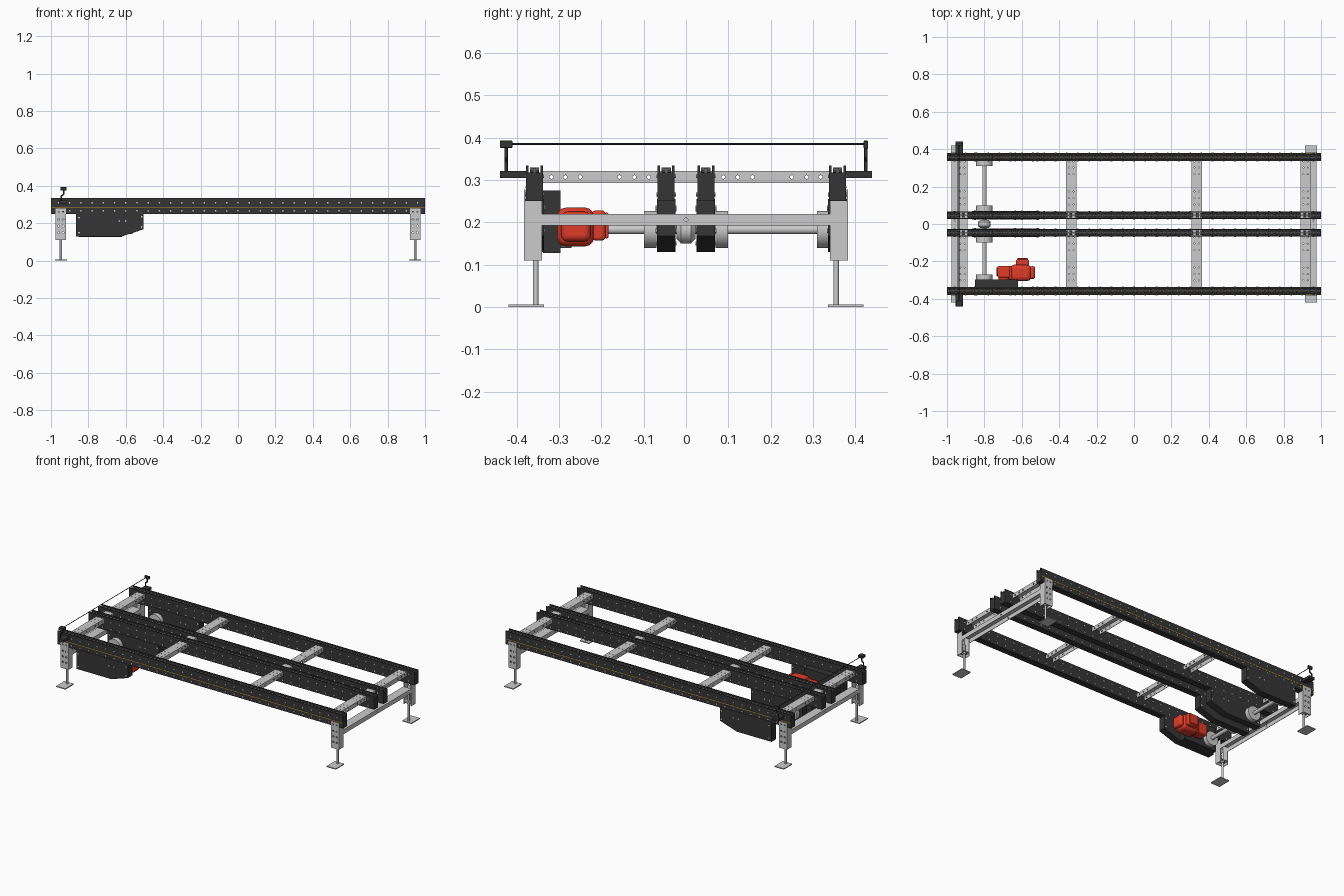
import bpy, bmesh, math
from mathutils import Matrix, Vector

if "Cube" in bpy.data.objects:
    bpy.data.objects.remove(bpy.data.objects["Cube"])


def material(name, rgb):
    m = bpy.data.materials.new(name)
    m.diffuse_color = (*rgb, 1)
    m.use_nodes = True
    m.node_tree.nodes["Principled BSDF"].inputs["Base Color"].default_value = m.diffuse_color
    return m


DARK = material("charcoal", (0.035, 0.035, 0.035))
RED = material("red", (0.75, 0.045, 0.02))
AMBER = material("amber", (0.6, 0.3, 0.02))
CHAIN = material("chain_grey", (0.14, 0.14, 0.14))


def add_box(bm, x, y, z):
    """Box from three (low, high) ranges."""
    size = Vector((abs(r[1] - r[0]) for r in (x, y, z)))
    mid = Vector(((r[0] + r[1]) / 2 for r in (x, y, z)))
    bmesh.ops.create_cube(bm, size=1, matrix=Matrix.Translation(mid) @ Matrix.Diagonal((*size, 1)))


def add_cyl(bm, a, b, r, n=24, r2=None):
    """Cylinder or cone between two points."""
    a, b = Vector(a), Vector(b)
    rot = (b - a).to_track_quat('Z', 'Y').to_matrix().to_4x4()
    bmesh.ops.create_cone(bm, cap_ends=True, segments=n, radius1=r, radius2=r if r2 is None else r2,
                          depth=(b - a).length, matrix=Matrix.Translation((a + b) / 2) @ rot)


def make(name, bm, mat=None, smooth=False, bevel=0):
    me = bpy.data.meshes.new(name)
    bm.to_mesh(me)
    bm.free()
    ob = bpy.data.objects.new(name, me)
    bpy.context.collection.objects.link(ob)
    if mat:
        me.materials.append(mat)
    bpy.ops.object.select_all(action='DESELECT')
    ob.select_set(True)
    bpy.context.view_layer.objects.active = ob
    if bevel:
        m = ob.modifiers.new("bevel", 'BEVEL')
        m.width, m.segments = bevel, 3
    if smooth:
        bpy.ops.object.shade_smooth_by_angle(angle=math.radians(35))
    return ob


def box(name, x, y, z, mat=None, bevel=0):
    bm = bmesh.new()
    add_box(bm, x, y, z)
    return make(name, bm, mat, bevel > 0, bevel)


def extrude(name, pts, axis, lo, hi, mat=None):
    """Closed profile swept along axis x (points y,z) or y (points x,z)."""
    bm = bmesh.new()
    f = bm.faces.new([bm.verts.new((lo, p, q) if axis == 'x' else (p, lo, q)) for p, q in pts])
    ext = bmesh.ops.extrude_face_region(bm, geom=[f])
    d = (hi - lo, 0, 0) if axis == 'x' else (0, hi - lo, 0)
    bmesh.ops.translate(bm, vec=d, verts=[v for v in ext['geom'] if isinstance(v, bmesh.types.BMVert)])
    bmesh.ops.recalc_face_normals(bm, faces=bm.faces)
    return make(name, bm, mat)


def drill(ob, holes, r):
    """Cut round holes, each given by its two end points."""
    bm = bmesh.new()
    for a, b in holes:
        add_cyl(bm, a, b, r, 12)
    cutter = make("hole_cutter", bm)
    cutter.hide_render = True
    m = ob.modifiers.new("holes", 'BOOLEAN')
    m.operation, m.object, m.solver = 'DIFFERENCE', cutter, 'EXACT'
    bpy.context.view_layer.objects.active = ob
    bpy.ops.object.modifier_apply(modifier=m.name)
    bpy.data.objects.remove(cutter)


# four chain rails: channel, chain, bolts and drive housing
names = {-0.358: "front_outer", -0.047: "front_inner", 0.047: "back_inner", 0.358: "back_outer"}
W, T = 0.02, 0.006
for y, n in names.items():
    prof = [(-W, .25), (W, .25), (W, .334), (W - T, .334), (W - T, .318),
            (T - W, .318), (T - W, .334), (-W, .334)]
    extrude(n + "_rail", [(y + p, q) for p, q in prof], 'x', -1, 1, DARK)
    bm = bmesh.new()
    add_box(bm, (-.997, .997), (y - .004, y + .004), (.318, .328))
    for i in range(80):
        cx = -.9875 + i * .025
        add_cyl(bm, (cx, y - .011, .3235), (cx, y + .011, .3235), .0065, 8)
    make(n + "_chain", bm, CHAIN)
    bm = bmesh.new()
    for i in range(33):
        bx = -.96 + i * .06
        for z in (.309, .266):
            add_cyl(bm, (bx, y - W - .003, z), (bx, y + W + .003, z), .0045, 8)
    make(n + "_rail_bolts", bm)
    house = [(-.865, .255), (-.865, .13), (-.62, .13), (-.505, .168), (-.505, .255)]
    extrude(n + "_drive_housing", house, 'y', y - W - .002, y + W + .002, DARK)
    bm = bmesh.new()
    for bx, z in ((-.85, .15), (-.85, .23), (-.635, .212), (-.6, .212), (-.515, .18), (-.515, .235)):
        add_cyl(bm, (bx, y - W - .005, z), (bx, y + W + .005, z), .005, 8)
    make(n + "_housing_bolts", bm)

# coloured line along the outer faces
for s, n in ((-1, "front"), (1, "back")):
    box(n + "_edge_stripe", (-1, 1), (s * .377, s * .379), (.281, .285), AMBER)

# legs with adjustable feet
for sx, ex in ((-1, "left"), (1, "right")):
    for sy, ey in ((-1, "front"), (1, "back")):
        n = f"{ey}_{ex}"
        lx, ly = sx * .947, sy * .358
        bm = bmesh.new()
        add_box(bm, (lx - .028, lx + .028), (sy * .379, sy * .383), (.11, .278))
        web = make(n + "_leg_plate", bm)
        drill(web, [((lx + dx, sy * .36, z), (lx + dx, sy * .4, z))
                    for dx in (-.012, .012) for z in (.15, .185, .22, .262)], .005)
        for s, side in ((-1, "left"), (1, "right")):
            box(f"{n}_leg_{side}_flange", (lx + s * .028, lx + s * .024),
                (sy * .34, sy * .379), (.11, .25))
        bm = bmesh.new()
        add_box(bm, (lx - .024, lx + .024), (sy * .34, sy * .379), (.125, .13))
        add_cyl(bm, (lx, ly - sy * .003, .004), (lx, ly - sy * .003, .18), .0065, 16)
        add_cyl(bm, (lx, ly - sy * .003, .115), (lx, ly - sy * .003, .125), .012, 6)
        make(n + "_foot_spindle", bm, None, True)
        box(n + "_foot_plate", (lx - .032, lx + .032), (sy * .336, sy * .42), (0, .006))


# cross beams: open-bottom channels with hole rows
def cross_beam(name, cx, half, lo, hi, end, ys):
    t = .003
    prof = [(-half, lo), (-half, hi), (half, hi), (half, lo), (half - t, lo),
            (half - t, hi - t), (t - half, hi - t), (t - half, lo)]
    ob = extrude(name, [(cx + p, q) for p, q in prof], 'y', -end, end)
    mid = (lo + hi) / 2
    drill(ob, [((cx - .06, y, mid), (cx + .06, y, mid)) for y in ys], .0045)
    drill(ob, [((cx + dx, y + .017, mid), (cx + dx, y + .017, hi + .02))
               for y in ys for dx in (-.012, .012)], .003)


ys = [s * v for s in (-1, 1) for v in (.088, .122, .157, .25, .285, .318)]
for i, cx in enumerate((-.917, -.335, .335, .917)):
    cross_beam(f"upper_cross_beam_{i + 1}", cx, .028, .293, .321, .34, ys)
for cx, n in ((-.947, "left"), (.947, "right")):
    cross_beam(n + "_lower_cross_beam", cx, .028, .192, .22, .342, [0])

# drive shafts, bearings and centre coupling
SX, SZ = -.8, .183
bm = bmesh.new()
for s in (-1, 1):
    far = .34 if s > 0 else .30
    add_cyl(bm, (SX, s * .02, SZ), (SX, s * far, SZ), .011)
    for a, b in ((.07, .099), (far - .03, far)):
        add_cyl(bm, (SX, s * a, SZ), (SX, s * b, SZ), .044, 32)
make("drive_shafts_and_hubs", bm, None, True)
bm = bmesh.new()
for s in (-1, 1):
    add_cyl(bm, (SX, 0, SZ), (SX, s * .012, SZ), .033, 32)
    add_cyl(bm, (SX, s * .012, SZ), (SX, s * .022, SZ), .033, 32, .022)
make("shaft_coupling", bm, None, True)

# gear case and red motor
box("gear_case", (-.85, -.62), (-.338, -.296), (.127, .275), DARK)
bm = bmesh.new()
add_cyl(bm, (-.695, -.298, .19), (-.695, -.28, .19), .03)
add_cyl(bm, (-.735, -.255, .19), (-.65, -.255, .19), .022)
make("gearbox_flange", bm, RED, True)
box("gearbox", (-.73, -.662), (-.287, -.225), (.155, .225), RED, .008)
box("motor_body", (-.66, -.55), (-.305, -.217), (.143, .235), RED, .022)
box("motor_fan_cover", (-.56, -.528), (-.295, -.225), (.155, .225), RED, .014)
box("motor_mount_ring", (-.668, -.652), (-.297, -.223), (.152, .228), RED, .01)
box("motor_terminal_box", (-.63, -.562), (-.222, -.19), (.157, .228), RED, .008)
box("terminal_lid", (-.625, -.567), (-.192, -.183), (.162, .223), RED, .004)

# light barrier: brackets, posts, heads and beam
X = -.935
for s, n in ((-1, "front"), (1, "back")):
    box(n + "_sensor_bracket", (X - .02, X + .02), (s * .376, s * .44), (.305, .321), DARK)
    bm = bmesh.new()
    py = s * .425
    for a, b in (((X - .01, .32), (X - .01, .348)), ((X - .01, .345), (X + .003, .355)),
                 ((X + .003, .353), (X + .003, .38))):
        add_cyl(bm, (a[0], py, a[1]), (b[0], py, b[1]), .004, 12)
    make(n + "_sensor_post", bm, DARK, True)
box("front_sensor_head", (X - .014, X + .018), (-.44, -.41), (.376, .393), DARK, .002)
box("back_reflector", (X - .014, X + .018), (.42, .43), (.374, .393), DARK, .002)
bm = bmesh.new()
add_cyl(bm, (X, -.412, .385), (X, .422, .385), .002, 8)
make("sensor_beam", bm, DARK)
